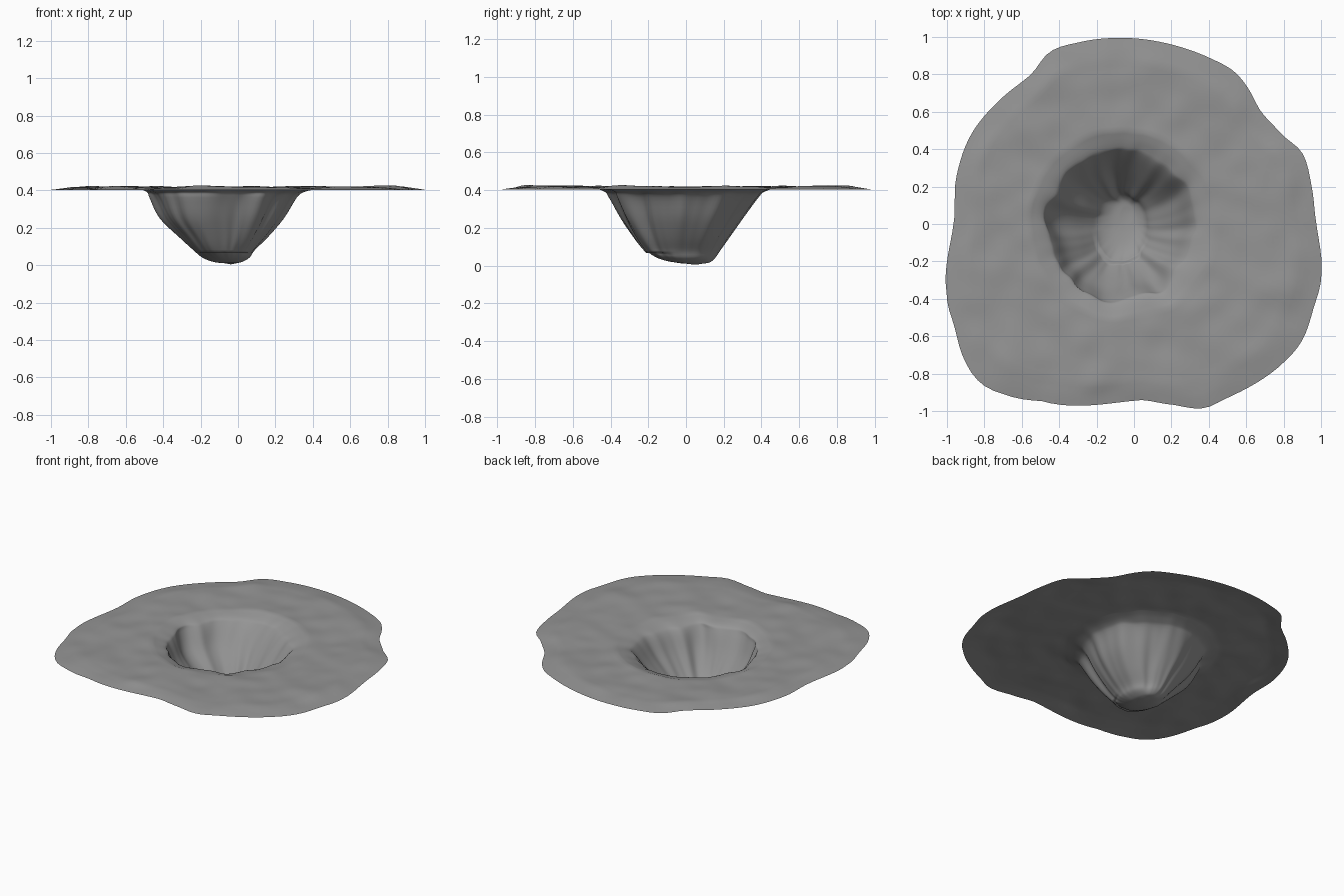
import bpy
import math
from mathutils import Vector, noise

cube = bpy.data.objects.get("Cube")
if cube:
    bpy.data.objects.remove(cube, do_unlink=True)

STEPS = 144

# Outline of the ground sheet, counter-clockwise from +x
OUTLINE = [(.975, 0), (.95, .2), (.9, .38), (.8, .47), (.68, .6), (.6, .74), (.53, .82),
           (.4, .89), (.2, .96), (-.07, .995), (-.3, .97), (-.45, .92), (-.55, .8),
           (-.7, .68), (-.87, .48), (-.95, .25), (-.965, 0), (-1, -.38), (-.96, -.55),
           (-.9, -.74), (-.82, -.85), (-.72, -.9), (-.5, -.945), (0, -.945), (.2, -.965),
           (.37, -.985), (.5, -.93), (.8, -.74), (.9, -.62), (.96, -.45), (1, -.29)]

# Pit rings: height, min x, max x, min y, max y
PIT = [(.415, -.56, .44, -.5, .5), (.392, -.48, .35, -.42, .42), (.36, -.455, .3, -.4, .385),
       (.25, -.4, .23, -.345, .3), (.15, -.305, .15, -.28, .225), (.08, -.235, .085, -.225, .175),
       (.04, -.19, .06, -.18, .15), (.017, -.13, .02, -.11, .125), (.01, -.07, -.01, 0, .09)]


def catmull(p, t):
    a, b, c, d = p
    return b + ((c - a) + ((a * 2 - b * 5 + c * 4 - d) + (b * 3 - a - c * 3 + d) * t) * t) * t / 2


def outline_radius(angle):
    """Radius of the outline in a given direction, smoothly interpolated."""
    polar = [(math.atan2(y, x) % math.tau, math.hypot(x, y)) for x, y in OUTLINE]
    n = len(polar)
    i = max(k for k in range(n) if polar[k][0] <= angle + 1e-6)
    a0, a1 = polar[i][0], polar[(i + 1) % n][0] or math.tau
    if a1 <= a0:
        a1 += math.tau
    return catmull([polar[(i + k) % n][1] for k in (-1, 0, 1, 2)], (angle - a0) / (a1 - a0))


def pit_point(level, angle):
    """Point on the pit wall, with folds running down it."""
    i = min(int(level), len(PIT) - 2)
    rows = [PIT[min(max(i + k, 0), len(PIT) - 1)] for k in (-1, 0, 1, 2)]
    z, x0, x1, y0, y1 = [catmull(col, level - i) for col in zip(*rows)]
    c, s = math.cos(angle), math.sin(angle)
    fold = .5 * noise.noise(Vector((c * 2.2, s * 2.2, level * .12)))
    fold += .3 * noise.noise(Vector((c * 5 + 7, s * 5, level * .2)))
    k = 1 + .2 * fold * math.sin(math.pi * min(1, (level + .7) / 8))
    return Vector(((x0 + x1) / 2 + (x1 - x0) / 2 * c * k, (y0 + y1) / 2 + (y1 - y0) / 2 * s * k, z))


def swell(p):
    """Gentle unevenness of the flat ground."""
    return .012 * noise.noise(p * 3.1) + .008 * noise.noise(p * 7 + Vector((4, 2, 0)))


# Build rings from the outer edge to the bottom of the pit
verts = []
angles = [math.tau * k / STEPS for k in range(STEPS)]
FLAT = 20
for r in range(FLAT):
    t = r / FLAT
    for a in angles:
        rad = outline_radius(a)
        edge = Vector((rad * math.cos(a), rad * math.sin(a), .402))
        p = edge.lerp(pit_point(0, a), t)
        p.z = .402 + .016 * min(1, t * 4) - .003 * t
        p.z += swell(Vector((p.x, p.y, 0))) * min(1, t * 5)
        verts.append(p)
DEPTH = 32
for r in range(DEPTH + 1):
    level = (len(PIT) - 1) * r / DEPTH
    for a in angles:
        p = pit_point(level, a)
        p.z += swell(Vector((p.x, p.y, 0))) * max(0, 1 - level)
        if p.z < .06:
            p.z += .1 * max(0, -.02 - p.y)
        verts.append(p)
rings = FLAT + DEPTH + 1
faces = []
for r in range(rings - 1):
    for k in range(STEPS):
        n = (k + 1) % STEPS
        faces.append((r * STEPS + k, r * STEPS + n, (r + 1) * STEPS + n, (r + 1) * STEPS + k))
verts.append(Vector((-.04, .05, .004)))
last = (rings - 1) * STEPS
faces += [(last + k, last + (k + 1) % STEPS, len(verts) - 1) for k in range(STEPS)]

mesh = bpy.data.meshes.new("crater_ground")
mesh.from_pydata(verts, [], faces)
crater = bpy.data.objects.new("crater_ground", mesh)
bpy.context.collection.objects.link(crater)

# Plain grey ground
grey = bpy.data.materials.new("ground_grey")
grey.use_nodes = True
colour = (.3, .3, .3, 1)
grey.diffuse_color = colour
grey.node_tree.nodes["Principled BSDF"].inputs["Base Color"].default_value = colour
mesh.materials.append(grey)

bpy.context.view_layer.objects.active = crater
crater.select_set(True)
bpy.ops.object.shade_smooth()
